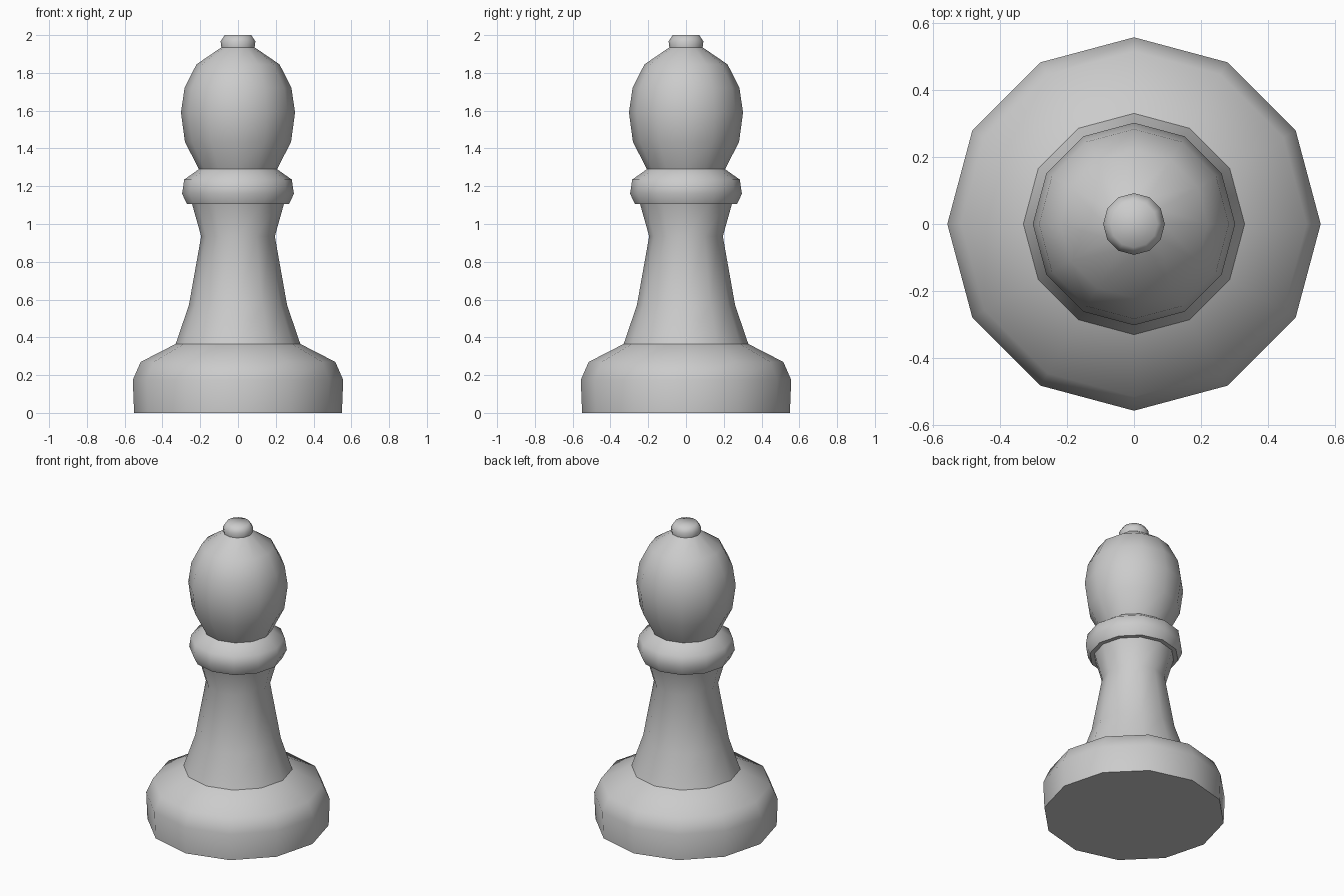
import bpy, bmesh
from math import cos, sin, pi, radians

if "Cube" in bpy.data.objects:
    bpy.data.objects.remove(bpy.data.objects["Cube"])

SIDES = 12


def lathe(name, profile, cap_bottom=False, cap_top=False):
    """Spin (radius, height) points round z into a 12-sided smooth part."""
    bm = bmesh.new()
    rings = [[bm.verts.new((r * cos(2 * pi * i / SIDES), r * sin(2 * pi * i / SIDES), z))
              for i in range(SIDES)] for r, z in profile]
    for low, high in zip(rings, rings[1:]):
        for i in range(SIDES):
            j = (i + 1) % SIDES
            bm.faces.new((low[i], low[j], high[j], high[i]))
    if cap_bottom:
        bm.faces.new(rings[0][::-1])
    if cap_top:
        bm.faces.new(rings[-1])
    mesh = bpy.data.meshes.new(name)
    bm.to_mesh(mesh)
    bm.free()
    obj = bpy.data.objects.new(name, mesh)
    bpy.context.collection.objects.link(obj)
    bpy.ops.object.select_all(action='DESELECT')
    obj.select_set(True)
    bpy.context.view_layer.objects.active = obj
    bpy.ops.object.shade_smooth_by_angle(angle=radians(60))
    return obj


# Wide foot with a flat underside
lathe("base", [(0.55, 0), (0.557, 0.175), (0.515, 0.27), (0.33, 0.365)], cap_bottom=True)

# Tapering stem that flares under the collar
lathe("stem", [(0.33, 0.365), (0.26, 0.57), (0.195, 0.935), (0.243, 1.105)])

# Collar, with a narrow ledge underneath
lathe("collar", [(0.243, 1.105), (0.27, 1.105), (0.296, 1.16),
                 (0.285, 1.235), (0.207, 1.29)])

# Egg-shaped head
lathe("head", [(0.207, 1.29), (0.281, 1.435), (0.302, 1.59), (0.283, 1.72),
               (0.22, 1.845), (0.088, 1.935)])

# Small knob on top
lathe("knob", [(0.088, 1.935), (0.092, 1.967), (0.07, 2.0)], cap_top=True)
